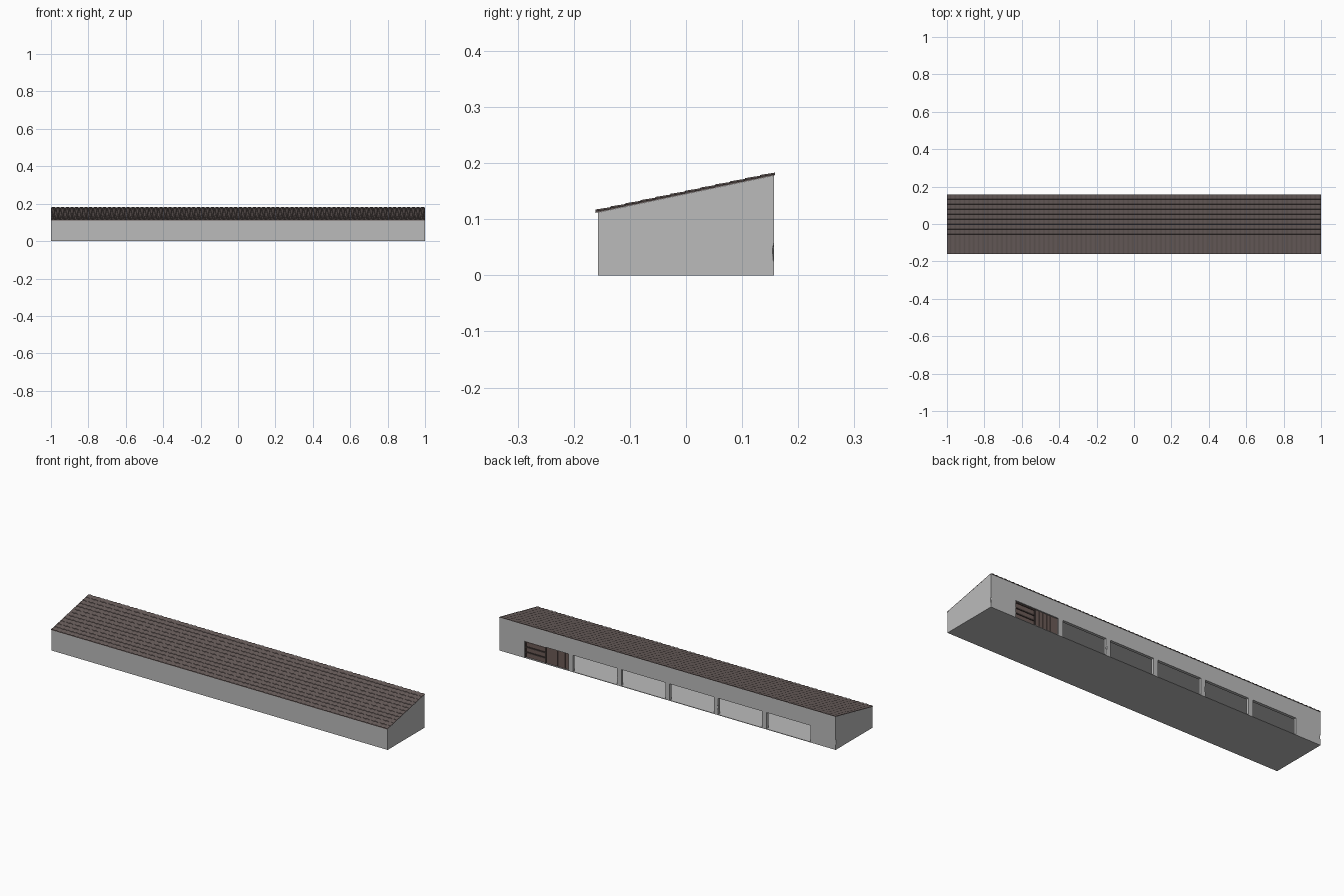
import bpy, bmesh, math, random
from mathutils import Vector

if "Cube" in bpy.data.objects:
    bpy.data.objects.remove(bpy.data.objects["Cube"])

random.seed(4)
HALF_Y, SLOPE = 0.157, 0.21          # half depth of the walls, roof pitch


def roof_z(y):
    return 0.112 + (y + HALF_Y) * SLOPE


def material(name, col):
    m = bpy.data.materials.new(name)
    m.diffuse_color = (*col, 1)
    m.use_nodes = True
    m.node_tree.nodes["Principled BSDF"].inputs["Base Color"].default_value = m.diffuse_color
    return m


GREY = material("wall grey", (0.5, 0.5, 0.5))
BROWN = material("roof brown", (0.14, 0.11, 0.105))
WOOD = material("door wood", (0.15, 0.105, 0.095))
DARK = material("dark wood", (0.06, 0.045, 0.042))


def finish(name, bm, mat):
    bmesh.ops.recalc_face_normals(bm, faces=bm.faces[:])
    me = bpy.data.meshes.new(name)
    bm.to_mesh(me)
    bm.free()
    ob = bpy.data.objects.new(name, me)
    bpy.context.collection.objects.link(ob)
    if mat:
        me.materials.append(mat)
    return ob


def prism(name, profile, x0, x1, mat=None):
    """Extrude a (y, z) profile along x."""
    bm = bmesh.new()
    face = bm.faces.new([bm.verts.new((x0, y, z)) for y, z in profile])
    ext = bmesh.ops.extrude_face_region(bm, geom=[face])["geom"]
    bmesh.ops.translate(bm, vec=(x1 - x0, 0, 0),
                        verts=[v for v in ext if isinstance(v, bmesh.types.BMVert)])
    return finish(name, bm, mat)


def box(name, x0, x1, y0, y1, z0, z1, mat=None):
    return prism(name, [(y0, z0), (y1, z0), (y1, z1), (y0, z1)], x0, x1, mat)


def cut(target, cutter):
    cutter.hide_render = True
    mod = target.modifiers.new("cut", "BOOLEAN")
    mod.operation = "DIFFERENCE"
    mod.solver = "EXACT"
    mod.object = cutter
    bpy.context.view_layer.objects.active = target
    bpy.ops.object.modifier_apply(modifier=mod.name)
    bpy.data.objects.remove(cutter, do_unlink=True)


# Hollow wall shell with a single-pitch top
T, FLOOR = 0.016, 0.003
walls = prism("walls", [(-HALF_Y, 0), (HALF_Y, 0), (HALF_Y, roof_z(HALF_Y)),
                        (-HALF_Y, roof_z(-HALF_Y))], -1, 1, GREY)
yi = HALF_Y - T
cut(walls, prism("room_cutter", [(-yi, FLOOR), (yi, FLOOR), (yi, roof_z(yi) - 0.004),
                                 (-yi, roof_z(-yi) - 0.004)], -1 + T, 1 - T))

# Six openings along the back
for i in range(6):
    cx = (i - 2.5) * 0.288
    cut(walls, box("opening_cutter", cx - 0.131, cx + 0.131, 0.12, 0.2, FLOOR, 0.091))

# Small chips out of the wall corners and posts
for x in (-1, -0.301, 0.301, 1):
    bm = bmesh.new()
    bmesh.ops.create_icosphere(bm, subdivisions=2, radius=1)
    for v in bm.verts:
        v.co *= random.uniform(0.75, 1.1)
        v.co = Vector((x + v.co.x * 0.005, HALF_Y + v.co.y * 0.003, 0.042 + v.co.z * 0.018))
    cut(walls, finish("chip_cutter", bm, None))

# Tiled roof: waves across x, overlapping rows up the slope
WAVES, SEG, ROWS = 80, 6, 12
bm = bmesh.new()
lines = []
for r in range(ROWS):
    for t, lift in ((0.0, 0.0014), (0.98, 0.0)):
        y = -0.161 + 0.320 * (r + t) / ROWS
        lines.append([bm.verts.new((
            -1 + 2 * k / (WAVES * SEG), y,
            roof_z(y) + 0.002 + lift + 0.0014 * (1 - math.cos(2 * math.pi * k / SEG))))
            for k in range(WAVES * SEG + 1)])
for a, b in zip(lines, lines[1:]):
    for k in range(WAVES * SEG):
        bm.faces.new((a[k], a[k + 1], b[k + 1], b[k]))
# flat underside and edge skirts
under = [[bm.verts.new((v.co.x, v.co.y, roof_z(v.co.y) + 0.0002)) for v in row]
         for row in (lines[0], lines[-1])]
for k in range(WAVES * SEG):
    bm.faces.new((under[0][k], under[1][k], under[1][k + 1], under[0][k + 1]))
    for u, l in zip(under, (lines[0], lines[-1])):
        bm.faces.new((u[k], u[k + 1], l[k + 1], l[k]))
for e in (0, -1):
    bm.faces.new([under[0][e]] + [row[e] for row in lines] + [under[1][e]])
finish("tiled_roof", bm, BROWN)

# Wooden door filling the opening at the +x end
X0, X1, XM = 0.589, 0.851, 0.725
box("door_panel", X0, X1, 0.143, 0.149, FLOOR, 0.091, WOOD)
for n in range(6):
    x = X0 + (XM - X0) * n / 6
    box("door_plank", x + 0.001, x + (XM - X0) / 6 - 0.001, 0.149, 0.151, FLOOR, 0.090, WOOD)
for z in (0.026, 0.054, 0.083):
    box("door_rail", XM, X1, 0.149, 0.153, z, z + 0.007, DARK)
for x in (XM, X1 - 0.006):
    box("door_stile", x, x + 0.006, 0.149, 0.154, FLOOR, 0.091, DARK)
